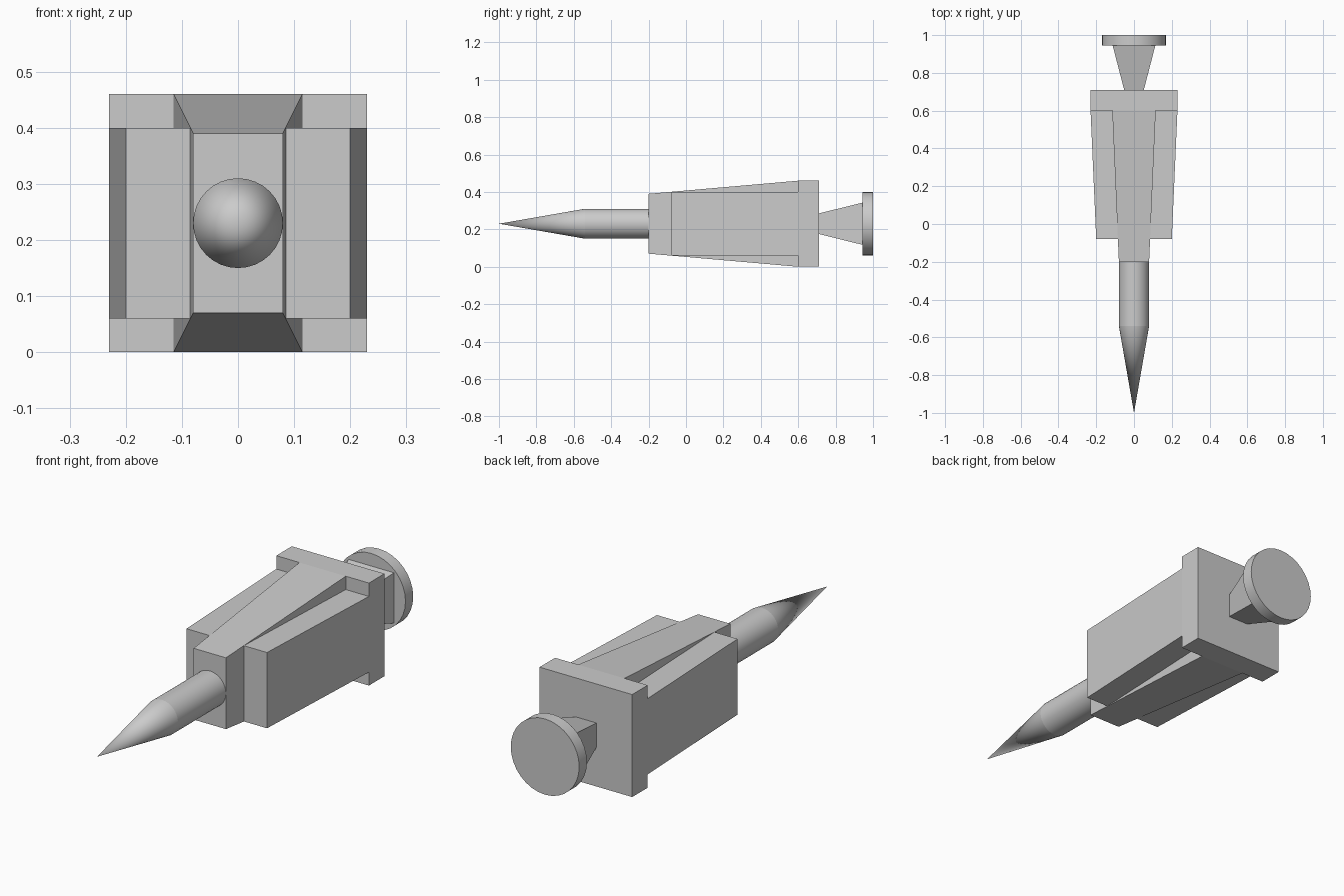
import bpy, bmesh, math
from mathutils import Matrix

if "Cube" in bpy.data.objects:
    bpy.data.objects.remove(bpy.data.objects["Cube"])

ZC = 0.23  # height of the long axis


def finish(name, bm):
    bmesh.ops.recalc_face_normals(bm, faces=bm.faces)
    mesh = bpy.data.meshes.new(name)
    bm.to_mesh(mesh)
    bm.free()
    ob = bpy.data.objects.new(name, mesh)
    bpy.context.collection.objects.link(ob)
    return ob


def taper_box(name, front, back):
    """Box lofted between two (y, half width, half height) sections."""
    bm = bmesh.new()
    rings = []
    for y, w, h in (front, back):
        rings.append([bm.verts.new((sx * w, y, ZC + sz * h))
                      for sx, sz in ((-1, -1), (1, -1), (1, 1), (-1, 1))])
    a, b = rings
    bm.faces.new(a)
    bm.faces.new(b)
    for i in range(4):
        j = (i + 1) % 4
        bm.faces.new((a[i], a[j], b[j], b[i]))
    return finish(name, bm)


def round_part(name, y0, r0, y1, r1, sides=32):
    """Cylinder or cone along y, from radius r0 at y0 to r1 at y1."""
    bm = bmesh.new()
    m = (Matrix.Translation((0, (y0 + y1) / 2, ZC))
         @ Matrix.Rotation(-math.pi / 2, 4, 'X'))
    bmesh.ops.create_cone(bm, cap_ends=True, segments=sides, radius1=r0,
                          radius2=r1, depth=y1 - y0, matrix=m)
    bmesh.ops.remove_doubles(bm, verts=bm.verts, dist=1e-5)
    ob = finish(name, bm)
    bpy.ops.object.select_all(action='DESELECT')
    ob.select_set(True)
    bpy.context.view_layer.objects.active = ob
    bpy.ops.object.shade_smooth_by_angle(angle=math.radians(35))
    return ob


# pointed tip and barrel
round_part("tip", -1.0, 0.0, -0.54, 0.08)
round_part("barrel", -0.54, 0.08, -0.2, 0.08)

# tall tapered core, wide side block through it, and rear flange
taper_box("core", (-0.2, 0.08, 0.16), (0.6, 0.115, 0.23))
taper_box("side_block", (-0.08, 0.2, 0.17), (0.6, 0.23, 0.17))
taper_box("flange", (0.6, 0.23, 0.23), (0.71, 0.23, 0.23))

# flared square neck and round end button
taper_box("neck", (0.71, 0.052, 0.055), (0.945, 0.113, 0.113))
round_part("end_button", 0.945, 0.17, 1.0, 0.17)
